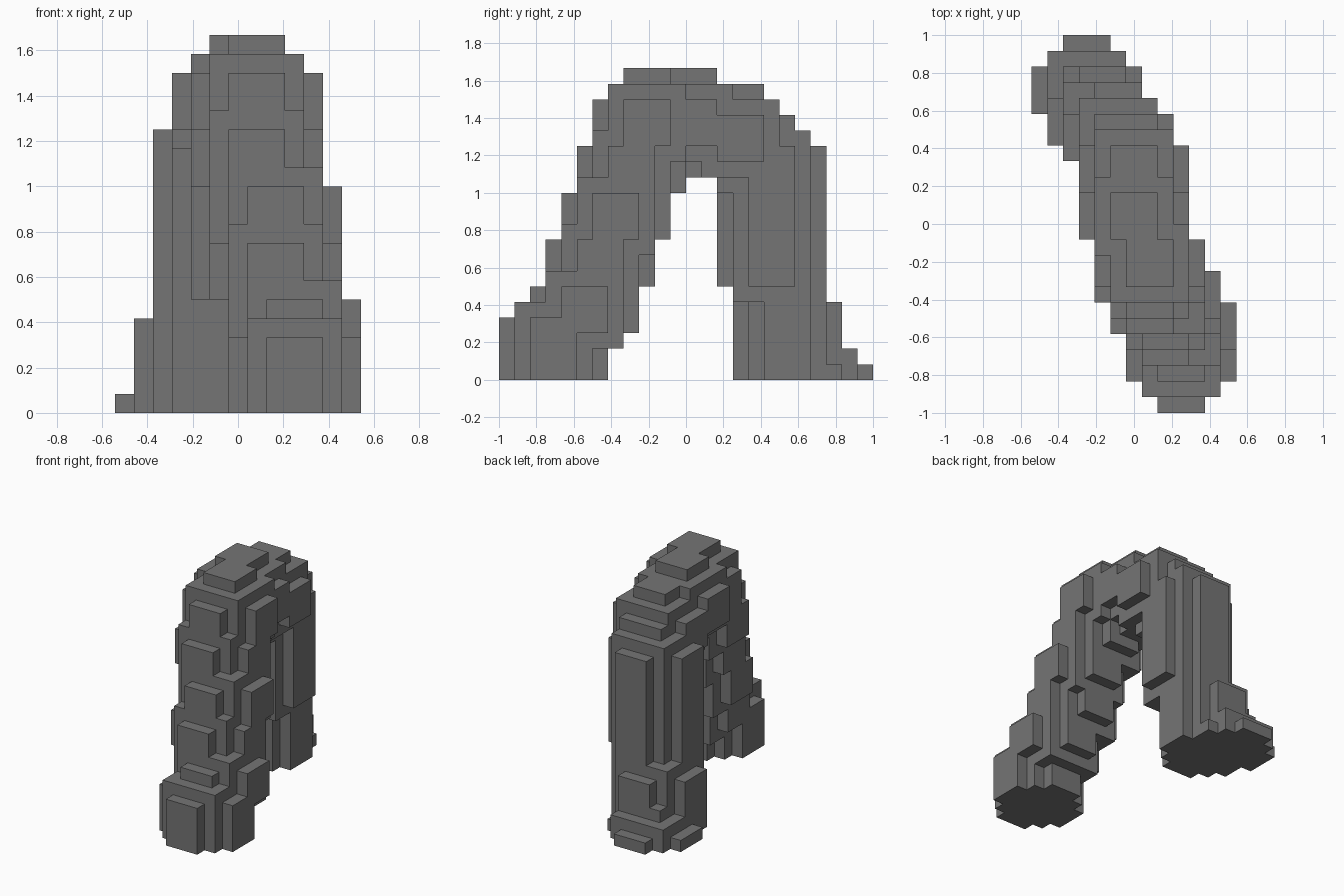
import bpy
import bmesh
import math
from itertools import product
from mathutils import Vector

cube = bpy.data.objects.get("Cube")
if cube:
    bpy.data.objects.remove(cube, do_unlink=True)

UNIT = 1 / 12                        # edge length of one block
ORIGIN = Vector((-6.5, -12, 0))      # grid corner, in blocks
RADIUS = 3.5                         # radius of the round blocky brush

# Path of brush centres: front foot, up over the crown, down to the back foot
PATH = [
    (9, 3, 0), (9, 3, 2), (9, 5, 4), (8, 6, 7), (8, 7, 10), (7, 8, 13),
    (7, 9, 16), (6, 12, 16), (6, 15, 15), (5, 17, 13),
    (5, 17, 10), (5, 17, 7), (4, 18, 3), (4, 18, 0), (3, 20, -1),
]


def ball(centre):
    """Grid cells of a blocky ball, cut off at the ground."""
    reach = range(-3, 4)
    for offset in product(reach, reach, reach):
        if Vector(offset).length <= RADIUS and centre[2] + offset[2] >= 0:
            yield tuple(c + o for c, o in zip(centre, offset))


def block_mesh(name, cells):
    """Outer skin of a set of grid cells, with flat areas merged."""
    bm = bmesh.new()
    corners = {}

    def vert(p):
        if p not in corners:
            corners[p] = bm.verts.new((Vector(p) + ORIGIN) * UNIT)
        return corners[p]

    for cell in cells:
        for axis, side in product(range(3), (0, 1)):
            neighbour = list(cell)
            neighbour[axis] += 2 * side - 1
            if tuple(neighbour) in cells:
                continue
            u, v = (axis + 1) % 3, (axis + 2) % 3
            loop = []
            for du, dv in ((0, 0), (1, 0), (1, 1), (0, 1)):
                p = list(cell)
                p[axis] += side
                p[u] += du
                p[v] += dv
                loop.append(vert(tuple(p)))
            bm.faces.new(loop if side else loop[::-1])
    bmesh.ops.dissolve_limit(bm, angle_limit=math.radians(1),
                             verts=bm.verts[:], edges=bm.edges[:])
    mesh = bpy.data.meshes.new(name)
    bm.to_mesh(mesh)
    bm.free()
    return mesh


# Stone colour
stone = bpy.data.materials.new("stone_grey")
stone.use_nodes = True
grey = (0.178, 0.178, 0.178, 1)
stone.diffuse_color = grey
stone.node_tree.nodes["Principled BSDF"].inputs["Base Color"].default_value = grey

# Rock arch
arch_cells = {cell for centre in PATH for cell in ball(centre)}
arch = bpy.data.objects.new("rock_arch", block_mesh("rock_arch", arch_cells))
arch.data.materials.append(stone)
bpy.context.collection.objects.link(arch)
